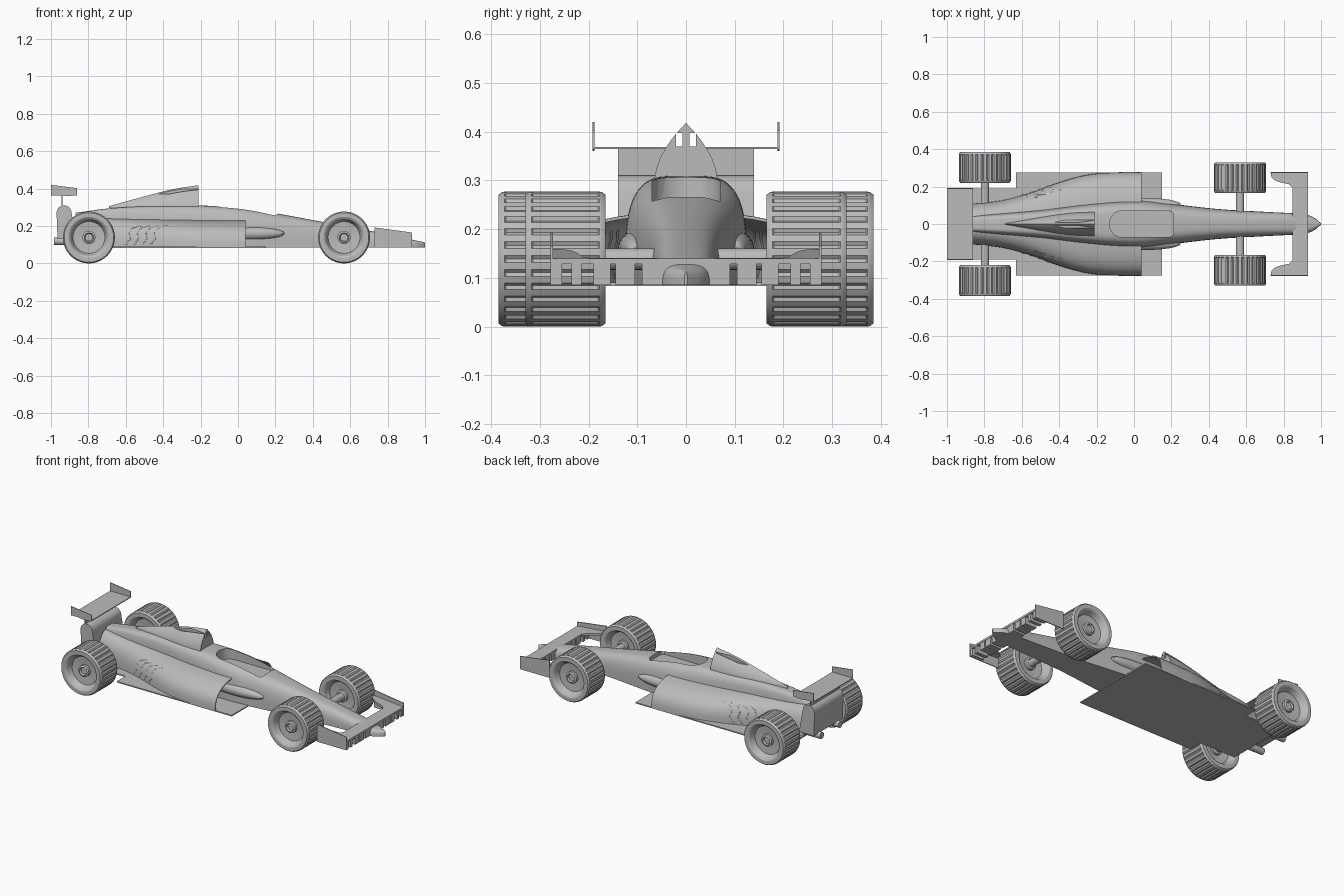
import bpy, bmesh, math
from mathutils import Matrix, Vector

if "Cube" in bpy.data.objects:
    bpy.data.objects.remove(bpy.data.objects["Cube"], do_unlink=True)

grey = bpy.data.materials.new("plain grey")
grey.use_nodes = True
grey.diffuse_color = (0.5, 0.5, 0.5, 1)
grey.node_tree.nodes["Principled BSDF"].inputs["Base Color"].default_value = (0.5, 0.5, 0.5, 1)

FLOOR = 0.085


def activate(ob):
    bpy.ops.object.select_all(action='DESELECT')
    ob.select_set(True)
    bpy.context.view_layer.objects.active = ob


def smooth(ob, angle=35):
    activate(ob)
    bpy.ops.object.shade_smooth_by_angle(angle=math.radians(angle))


def finish(name, bm):
    bmesh.ops.recalc_face_normals(bm, faces=bm.faces)
    me = bpy.data.meshes.new(name)
    bm.to_mesh(me)
    bm.free()
    me.materials.append(grey)
    ob = bpy.data.objects.new(name, me)
    bpy.context.collection.objects.link(ob)
    return ob


def loft(name, rings, closed=True, cap_start=True, cap_end=True):
    """Skin a row of equal-length point rings."""
    bm = bmesh.new()
    rows = [[bm.verts.new(p) for p in ring] for ring in rings]
    n = len(rows[0])
    for a, b in zip(rows, rows[1:]):
        for i in range(n if closed else n - 1):
            j = (i + 1) % n
            bm.faces.new((a[i], a[j], b[j], b[i]))
    if cap_start:
        bm.faces.new(rows[0])
    if cap_end:
        bm.faces.new(rows[-1])
    return finish(name, bm)


def prism(name, outline, axis, lo, hi):
    """Extrude a 2D outline along an axis."""
    place = {'x': lambda p, d: (d, p[0], p[1]),
             'y': lambda p, d: (p[0], d, p[1]),
             'z': lambda p, d: (p[0], p[1], d)}[axis]
    return loft(name, [[place(p, d) for p in outline] for d in (lo, hi)])


def box(name, x, y, z):
    return prism(name, [(x[0], y[0]), (x[1], y[0]), (x[1], y[1]), (x[0], y[1])], 'z', *z)


def rod(name, radius, start, end, sides=24):
    a, b = Vector(start), Vector(end)
    bm = bmesh.new()
    turn = (b - a).to_track_quat('Z', 'Y').to_matrix().to_4x4()
    bmesh.ops.create_cone(bm, cap_ends=True, segments=sides, radius1=radius, radius2=radius,
                          depth=(b - a).length, matrix=Matrix.Translation((a + b) / 2) @ turn)
    ob = finish(name, bm)
    smooth(ob)
    return ob


def curve_at(table, x):
    """Smooth value through (x, value) pairs."""
    slope = lambda i: ((table[min(i + 1, len(table) - 1)][1] - table[max(i - 1, 0)][1]) /
                       (table[min(i + 1, len(table) - 1)][0] - table[max(i - 1, 0)][0]))
    for i, ((x0, v0), (x1, v1)) in enumerate(zip(table, table[1:])):
        if x <= x1 + 1e-6:
            d = x1 - x0
            t = (x - x0) / d
            return (v0 * (1 + 2 * t) * (1 - t) ** 2 + v1 * t * t * (3 - 2 * t)
                    + slope(i) * d * t * (1 - t) ** 2 - slope(i + 1) * d * t * t * (1 - t))
    return table[-1][1]


def span(lo, hi, count):
    return [lo + (hi - lo) * i / count for i in range(count + 1)]


def arch(x, width, top, power, count=32):
    pts = []
    for t in span(0, math.pi, count):
        c, s = math.cos(t), max(math.sin(t), 0)
        pts.append((x, math.copysign(abs(c) ** power, c) * width, FLOOR + (top - FLOOR) * s ** power))
    return pts


def cut(ob, cutter):
    cutter.hide_render = True
    mod = ob.modifiers.new("cut", 'BOOLEAN')
    mod.object = cutter
    mod.solver = 'EXACT'
    activate(ob)
    bpy.ops.object.modifier_apply(modifier=mod.name)
    bpy.data.objects.remove(cutter, do_unlink=True)


# Central body and nose
body_w = [(-.87, .045), (-.5, .075), (-.3, .1), (-.1, .12), (.04, .125), (.2, .108),
          (.45, .08), (.7, .065), (.87, .056), (.93, .048), (.97, .03), (1, .003)]
body_top = [(-.87, .27), (-.7, .293), (-.5, .305), (-.2, .309), (0, .297), (.2, .268),
            (.45, .222), (.7, .175), (.85, .145), (.93, .127), (1, .112)]
body_pow = [(-.87, .35), (-.1, .45), (.3, .6), (1, .65)]
body = loft("body", [arch(x, curve_at(body_w, x), curve_at(body_top, x), curve_at(body_pow, x))
                     for x in span(-.87, 1, 75)])
opening = [(.21, -.055), (.21, .055), (.195, .07), (-.07, .07)]
opening += [(-.07 - .06 * math.sin(a), .07 * math.cos(a)) for a in span(.3, math.pi - .3, 8)]
opening += [(-.07, -.07), (.195, -.07)]
cut(body, prism("cockpit_cutter", opening, 'z', .24, .4))
smooth(body)

# Side pods: one open-fronted shell over the floor
pod_w = [(-.87, .105), (-.7, .125), (-.55, .165), (-.4, .22), (-.25, .26), (-.1, .273), (.04, .275)]
pod_top = [(-.87, .255), (-.65, .24), (-.3, .232), (.04, .23)]
POD_POW = .7
pods = loft("side_pods", [arch(x, curve_at(pod_w, x), curve_at(pod_top, x), POD_POW)
                          for x in span(-.87, .04, 36)], closed=False, cap_end=False)
wall = pods.modifiers.new("wall", 'SOLIDIFY')
wall.thickness = .006
wall.offset = 0
activate(pods)
bpy.ops.object.modifier_apply(modifier=wall.name)
smooth(pods)

# Floor
half = [(.15, .275), (-.63, .275), (-.63, .19), (-.87, .19)]
prism("floor", half + [(x, -y) for x, y in reversed(half)], 'z', .083, .09)

# Air intake above the driver
cover_w = [(-.69, .002), (-.6, .018), (-.5, .036), (-.35, .058), (-.21, .065)]
cover_top = [(-.69, .306), (-.5, .358), (-.35, .396), (-.21, .418)]
rings = []
for x in span(-.69, -.21, 24):
    w, h = curve_at(cover_w, x), curve_at(cover_top, x) - .295
    side = [(w * (1 - s ** 1.9), .295 + h * s) for s in span(0, 1, 10)]
    rings.append([(x, y, z) for y, z in side] + [(x, -y, z) for y, z in reversed(side[:-1])])
intake = loft("air_intake", rings)
for s in (1, -1):
    cut(intake, box("slot_cutter", (-.5, -.15), sorted((s * .007, s * .021)), (.37, .397)))
smooth(intake)


# Side pod gills that follow the pod surface
def pod_y(x, z):
    rise = (z - FLOOR) / (curve_at(pod_top, x) - FLOOR)
    return curve_at(pod_w, x) * (1 - min(rise, 1) ** (2 / POD_POW)) ** (POD_POW / 2)


gill_path = [(0, .1), (.025, .13), (.02, .16), (.035, .183), (.085, .2)]
for s, side in ((1, "left"), (-1, "right")):
    for i in range(4):
        cu = bpy.data.curves.new("gill", 'CURVE')
        cu.dimensions = '3D'
        cu.bevel_depth = .005
        cu.bevel_resolution = 1
        line = cu.splines.new('POLY')
        line.points.add(len(gill_path) - 1)
        for p, (dx, z) in zip(line.points, gill_path):
            x = -.6 + .045 * i + dx
            p.co = (x, s * pod_y(x, z), z, 1)
        cu.materials.append(grey)
        bpy.context.collection.objects.link(bpy.data.objects.new(f"{side}_gill_{i + 1}", cu))

# Bulges between the pods and the cockpit sides
for s, side in ((1, "left"), (-1, "right")):
    bm = bmesh.new()
    bmesh.ops.create_uvsphere(bm, u_segments=24, v_segments=12, radius=1,
                              matrix=Matrix.Translation((.04, s * .105, .16)) @ Matrix.Diagonal((.21, .035, .035, 1)))
    smooth(finish(f"{side}_side_bulge", bm))


# Wheels: a turned profile with grooves cut in the tread
def wheel(name, cx, cy, grooves=30):
    outer = [(.004, .05), (.02, .05), (.025, .06), (.035, .055), (.035, .04), (.085, .045),
             (.1, .076), (.11, .0825), (.132, .0825), (.1375, .075)]
    half = [(r, y, False) for r, y in outer] + [(.1385, .07, False), (.1385, .067, True)]
    profile = half + [(r, -y, g) for r, y, g in reversed(half)]
    n = grooves * 4
    rings = []
    for r, y, grooved in profile:
        ring = []
        for i in range(n):
            a = 2 * math.pi * i / n
            rr = r - .005 if grooved and i % 4 == 0 else r
            ring.append((cx + rr * math.cos(a), cy + y, .1385 + rr * math.sin(a)))
        rings.append(ring)
    smooth(loft(name, rings), 25)


for end, cx, cy in (("front", .567, .2475), ("rear", -.797, .3025)):
    for s, side in ((1, "left"), (-1, "right")):
        wheel(f"{end}_{side}_wheel", cx, s * cy)
    rod(f"{end}_axle", .022, (cx, -cy, .1385), (cx, cy, .1385))

# Front wing: swept blade that rises to the rear, posts and end plates
half = [(.93, .275), (.73, .275), (.735, .25), (.755, .232), (.785, .222), (.83, .212), (.847, .195), (.847, 0)]
blade = prism("front_wing", half + [(x, -y) for x, y in reversed(half[:-1])], 'z', .128, .14)
for v in blade.data.vertices:
    v.co.z += .16 * max(0, .85 - v.co.x)
for s, side in ((1, "left"), (-1, "right")):
    prism(f"front_{side}_end_plate", [(.73, .085), (.93, .085), (.93, .165), (.73, .192)],
          'y', s * .273, s * .278)
    for i, (a, b) in enumerate([(0, .09), (.105, .145), (.155, .19), (.215, .235), (.255, .275)]):
        box(f"front_{side}_post_{i + 1}", (.85, .928), sorted((s * a, s * b)), (FLOOR, .13))

# Rear wing with crosswise beam, support and exhausts
box("rear_wing", (-1, -.86), (-.19, .19), (.364, .369))
box("rear_wing_support", (-.944, -.938), (-.14, .14), (.3, .366))
beam = [(-.965, .13), (-.97, .27)]
beam += [(-.93 - .04 * math.cos(a), .27 + .04 * math.sin(a)) for a in span(.3, math.pi - .3, 8)]
smooth(prism("rear_beam", beam + [(-.89, .27), (-.865, .13)], 'y', -.14, .14))
for s, side in ((1, "left"), (-1, "right")):
    prism(f"rear_{side}_end_plate", [(-1, .42), (-.86, .402), (-.86, .364), (-.91, .36), (-1, .37)],
          'y', s * .188, s * .192)
    rod(f"{side}_exhaust", .02, (-.985, s * .09, .118), (-.84, s * .09, .118))
